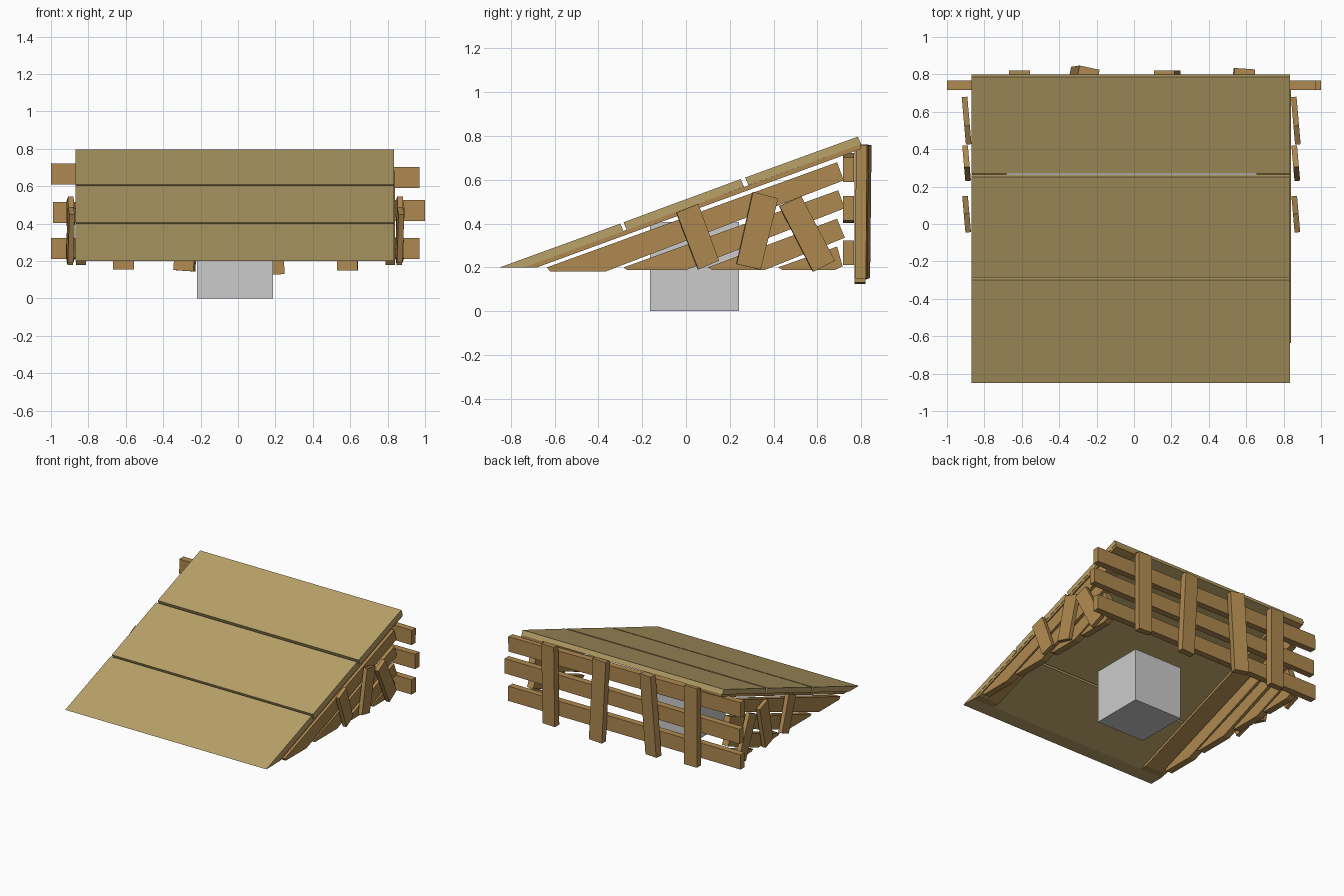
import bpy, bmesh, math
from mathutils import Matrix, Vector

if "Cube" in bpy.data.objects:
    bpy.data.objects.remove(bpy.data.objects["Cube"])


def material(name, rgb):
    m = bpy.data.materials.new(name)
    m.diffuse_color = (*rgb, 1)
    m.use_nodes = True
    m.node_tree.nodes["Principled BSDF"].inputs["Base Color"].default_value = m.diffuse_color
    return m


DECK = material("pale_board", (0.48, 0.36, 0.14))
WOOD = material("brown_wood", (0.43, 0.25, 0.08))


def prism(name, x0, x1, profile, mat, yaw=0):
    """Extrude a (y, z) profile from x0 to x1, turned about its own vertical axis."""
    bm = bmesh.new()
    rings = [[bm.verts.new((x, y, z)) for y, z in profile] for x in (x0, x1)]
    n = len(profile)
    bm.faces.new(rings[0])
    bm.faces.new(rings[1][::-1])
    for i in range(n):
        j = (i + 1) % n
        bm.faces.new((rings[0][i], rings[1][i], rings[1][j], rings[0][j]))
    c = sum((v.co for v in bm.verts), Vector()) / len(bm.verts)
    bmesh.ops.rotate(bm, verts=bm.verts, cent=c,
                     matrix=Matrix.Rotation(math.radians(yaw), 3, 'Z'))
    bmesh.ops.recalc_face_normals(bm, faces=bm.faces)
    me = bpy.data.meshes.new(name)
    bm.to_mesh(me)
    bm.free()
    ob = bpy.data.objects.new(name, me)
    bpy.context.collection.objects.link(ob)
    if mat:
        me.materials.append(mat)
    return ob


def box(name, loc, size, mat, rot=(0, 0, 0)):
    x, y, z = (s / 2 for s in size)
    ob = prism(name, -x, x, [(-y, -z), (y, -z), (y, z), (-y, z)], mat)
    ob.location = loc
    ob.rotation_euler = [math.radians(a) for a in rot]
    return ob


# Sloping deck boards, the lowest one cut flat at the bottom
deck = [
    [(-0.85, 0.2), (-0.74, 0.2), (-0.285, 0.365), (-0.30, 0.40)],
    [(-0.285, 0.406), (-0.27, 0.37), (0.265, 0.568), (0.25, 0.603)],
    [(0.27, 0.61), (0.285, 0.575), (0.80, 0.763), (0.785, 0.797)],
]
for i, p in enumerate(deck):
    prism(f"deck_board_{i + 1}", -0.87, 0.835, p, DECK)

# Grey block under the ramp
box("block", (-0.015, 0.038, 0.203), (0.406, 0.406, 0.406), None)

# Slanted side slats, side battens and under-deck joists on both sides
slats = [
    [(-0.635, 0.2), (-0.62, 0.18), (-0.37, 0.18), (0.72, 0.597), (0.69, 0.68)],
    [(-0.285, 0.2), (-0.27, 0.188), (0.0, 0.188), (0.725, 0.47), (0.695, 0.552)],
    [(0.10, 0.2), (0.12, 0.188), (0.36, 0.188), (0.725, 0.335), (0.69, 0.422)],
    [(0.42, 0.2), (0.44, 0.188), (0.68, 0.188), (0.715, 0.205), (0.69, 0.295)],
]
battens = [
    [(-0.045, 0.45), (0.055, 0.49), (0.15, 0.23), (0.055, 0.19)],
    [(0.305, 0.545), (0.42, 0.515), (0.34, 0.19), (0.23, 0.215)],
    [(0.425, 0.48), (0.525, 0.525), (0.68, 0.23), (0.58, 0.18)],
]
joist = [(-0.74, 0.2), (-0.68, 0.2), (0.80, 0.741), (0.80, 0.763)]
for side, sx, jx, bx in (("left", -0.865, -0.86, -0.91), ("right", 0.788, 0.655, 0.85)):
    prism(f"{side}_joist", jx, jx + 0.178, joist, WOOD)
    for i, p in enumerate(slats):
        prism(f"{side}_slat_{i + 1}", sx, sx + 0.052, p, WOOD)
    for i, p in enumerate(battens):
        prism(f"{side}_batten_{i + 1}", bx, bx + 0.03, p, WOOD, yaw=5)

# Back fence rails
for i, (x, z, length, tilt) in enumerate([(-0.015, 0.656, 1.97, 0.6),
                                          (0.005, 0.465, 1.99, -0.3),
                                          (-0.015, 0.267, 1.97, 0)]):
    box(f"back_rail_{i + 1}", (x, 0.742, z), (length, 0.05, 0.113), WOOD, (0, tilt, 0))

# Back fence pickets: x, y, z, height, rotation
pickets = [
    (-0.612, 0.795, 0.458, 0.605, (0, 0, 0)),
    (-0.265, 0.808, 0.452, 0.61, (-1.5, 4, -12)),
    (0.178, 0.795, 0.442, 0.63, (0, -3, 0)),
    (0.588, 0.803, 0.455, 0.61, (-0.5, 0.5, -4)),
]
for i, (x, y, z, h, r) in enumerate(pickets):
    box(f"back_picket_{i + 1}", (x, y, z), (0.11, 0.05, h), WOOD, r)
